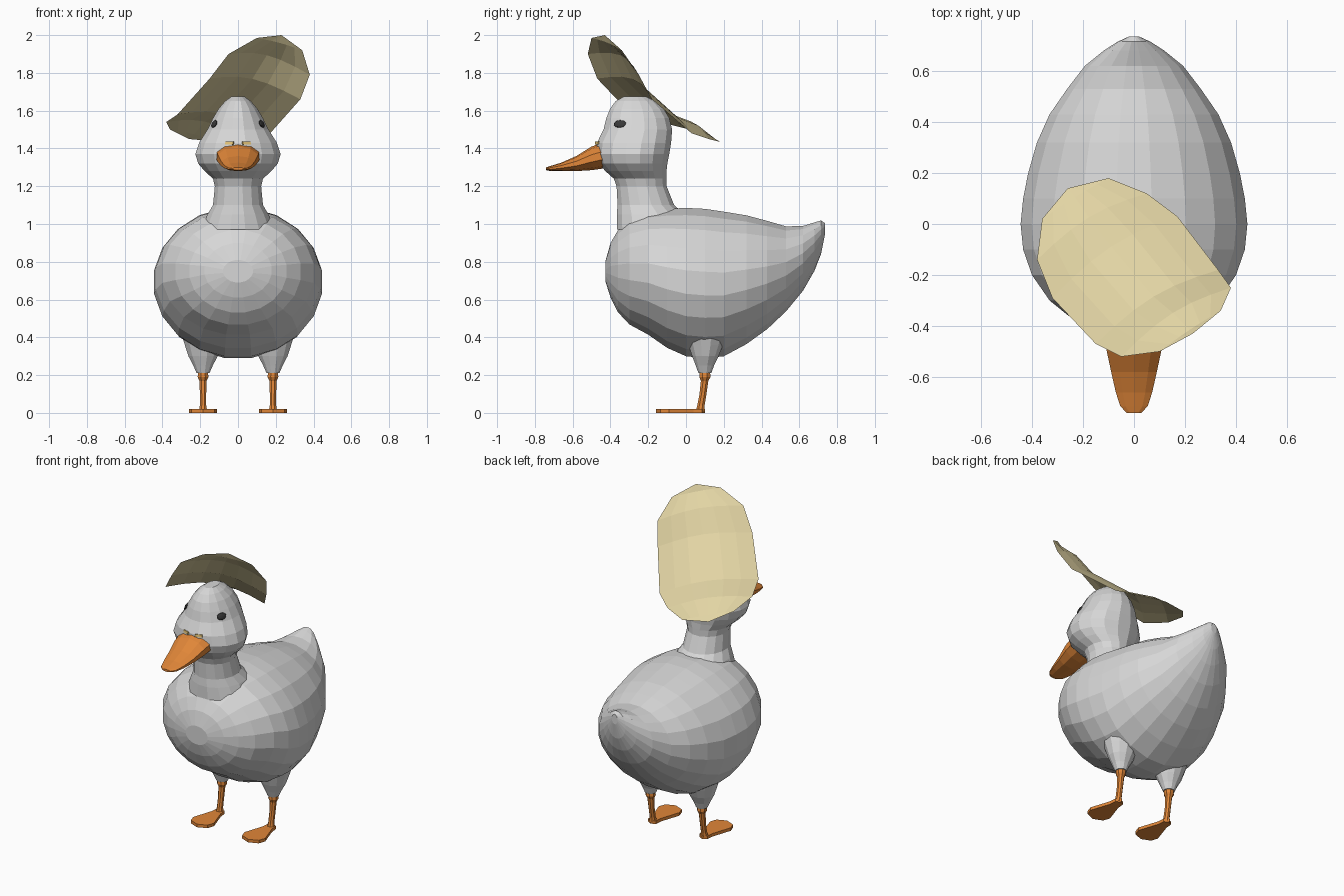
import bpy, bmesh, math
from mathutils import Vector, Matrix
from mathutils.bvhtree import BVHTree

cube = bpy.data.objects.get("Cube")
if cube:
    bpy.data.objects.remove(cube, do_unlink=True)


def material(name, r, g, b):
    mat = bpy.data.materials.new(name)
    mat.use_nodes = True
    mat.diffuse_color = (r, g, b, 1)
    bsdf = next(n for n in mat.node_tree.nodes if n.type == 'BSDF_PRINCIPLED')
    bsdf.inputs["Base Color"].default_value = (r, g, b, 1)
    return mat


white = material("feather white", .68, .68, .68)
orange = material("beak orange", .75, .24, .04)
straw = material("straw", .76, .66, .37)
dark = material("eye dark", .04, .04, .04)
yellow = material("pale yellow", .85, .6, .2)


def finish(name, bm, mat, recalc=True):
    """Turn a bmesh into a flat shaded object and return a surface lookup."""
    if recalc:
        bmesh.ops.recalc_face_normals(bm, faces=bm.faces)
    mesh = bpy.data.meshes.new(name)
    bm.to_mesh(mesh)
    tree = BVHTree.FromBMesh(bm)
    bm.free()
    mesh.materials.append(mat)
    bpy.context.collection.objects.link(bpy.data.objects.new(name, mesh))
    return tree


def loft(name, sections, mat, sides):
    """Skin elliptical sections given as (centre, axis u, axis v), capped."""
    bm = bmesh.new()
    rings = []
    for c, u, v in sections:
        angles = [2 * math.pi * (i + .5) / sides for i in range(sides)]
        rings.append([bm.verts.new(Vector(c) + Vector(u) * math.cos(a)
                                   + Vector(v) * math.sin(a)) for a in angles])
    for a, b in zip(rings, rings[1:]):
        for i in range(sides):
            j = (i + 1) % sides
            bm.faces.new((a[i], a[j], b[j], b[i]))
    bm.faces.new(rings[0])
    bm.faces.new(rings[-1])
    return finish(name, bm, mat)


def along_y(y, low, high, half):
    return (0, y, (low + high) / 2), (half, 0, 0), (0, 0, (high - low) / 2)


def along_z(z, front, back, half, x=0):
    return (x, (front + back) / 2, z), (half, 0, 0), (0, (back - front) / 2, 0)


# Body, from breast to tail: y, bottom, top, half width
body = [(-.425, .69, .81, .08), (-.40, .61, .90, .18), (-.36, .53, .97, .26),
        (-.30, .465, 1.03, .335), (-.2, .41, 1.07, .405), (-.1, .34, 1.085, .44),
        (0, .295, 1.09, .45), (.1, .285, 1.085, .44), (.2, .295, 1.07, .42),
        (.32, .36, 1.05, .385), (.43, .44, 1.02, .335), (.53, .535, .99, .265),
        (.62, .645, .992, .195), (.68, .75, 1.01, .12), (.715, .84, 1.02, .065),
        (.735, .94, 1.005, .02)]
loft("body", [along_y(*s) for s in body], white, 20)

# Neck and head: z, front, back, half width
head = [(.97, -.37, .02, .2), (1.05, -.37, 0, .165), (1.1, -.365, -.06, .135),
        (1.2, -.37, -.1, .125), (1.24, -.385, -.1, .135), (1.28, -.43, -.1, .18),
        (1.32, -.465, -.095, .215), (1.37, -.48, -.085, .23), (1.43, -.475, -.075, .21),
        (1.5, -.44, -.07, .165), (1.56, -.425, -.085, .135), (1.61, -.405, -.115, .105),
        (1.65, -.375, -.16, .07), (1.675, -.33, -.21, .035)]
head_surface = loft("neck_and_head", [along_z(*s) for s in head], white, 16)

# Beak
beak = [(-.43, 1.295, 1.435, .12), (-.5, 1.285, 1.41, .112), (-.58, 1.28, 1.36, .094),
        (-.66, 1.28, 1.325, .075), (-.715, 1.28, 1.308, .056), (-.74, 1.285, 1.3, .03)]
loft("beak", [along_y(*s) for s in beak], orange, 10)

for side, sign in (("left", 1), ("right", -1)):
    # Eye, laid on the side of the head
    spot, normal, _, _ = head_surface.ray_cast(Vector((sign, -.35, 1.53)),
                                               Vector((-sign, 0, 0)))
    bm = bmesh.new()
    bmesh.ops.create_icosphere(bm, subdivisions=2, radius=1)
    turn = normal.to_track_quat('Z', 'Y').to_matrix().to_4x4()
    bm.transform(Matrix.Translation(spot) @ turn
                 @ Matrix.Diagonal((.034, .022, .009, 1)))
    finish(side + "_eye", bm, dark)

    # Pale mark above the beak
    spot, normal, _, _ = head_surface.ray_cast(Vector((sign * .045, -1, 1.428)),
                                               Vector((0, 1, 0)))
    bm = bmesh.new()
    bmesh.ops.create_cube(bm, size=1)
    turn = normal.to_track_quat('Z', 'Y').to_matrix().to_4x4()
    bm.transform(Matrix.Translation(spot) @ turn
                 @ Matrix.Diagonal((.045, .016, .009, 1)))
    finish(side + "_beak_mark", bm, yellow)

    # Feathered thigh and thin leg: z, front, back, half width
    x = sign * .185
    thigh = [(.21, .065, .135, .035), (.25, .05, .15, .053), (.3, .03, .175, .08),
             (.36, .01, .2, .1), (.45, -.02, .23, .13)]
    loft(side + "_thigh", [along_z(*s, x) for s in thigh], white, 12)
    leg = [(.215, .07, .13, .028), (.19, .068, .132, .031), (.17, .077, .12, .021),
           (.1, .07, .11, .018), (.04, .058, .1, .018), (.01, .05, .1, .024)]
    loft(side + "_leg", [along_z(*s, x) for s in leg], orange, 8)

    # Webbed foot
    half = [(.028, .085), (.032, .04), (.055, -.03), (.075, -.09), (.06, -.135)]
    outline = ([(0, .1)] + half + [(0, -.16)]
               + [(-px, py) for px, py in reversed(half)])
    bm = bmesh.new()
    sole = bm.faces.new([bm.verts.new((x + px, py, 0)) for px, py in outline])
    top = bmesh.ops.extrude_face_region(bm, geom=[sole])["geom"]
    for v in top:
        if isinstance(v, bmesh.types.BMVert):
            v.co.z = .02
    finish(side + "_foot", bm, orange)

# Arched hat: opposite rim points, from the raised end to the low end
rim = [((.1, -.5, 1.985), (.34, -.34, 1.92)),
       ((-.05, -.52, 1.9), (.38, -.25, 1.79)),
       ((-.15, -.47, 1.77), (.33, -.18, 1.66)),
       ((-.32, -.29, 1.58), (.17, .03, 1.48)),
       ((-.38, -.14, 1.54), (.05, .12, 1.45)),
       ((-.36, .02, 1.5), (-.1, .18, 1.435))]
up = Vector((-.2, .59, .78))
steps = 6
bm = bmesh.new()
rows = []
for k, (a, b) in enumerate(rim):
    a, b = Vector(a), Vector(b)
    arch = (b - a).length * (.03 if k in (0, len(rim) - 1) else .12)
    rows.append([bm.verts.new(a.lerp(b, i / steps)
                              + up * arch * math.sin(math.pi * i / steps))
                 for i in range(steps + 1)])
for a, b in zip(rows, rows[1:]):
    for i in range(steps):
        bm.faces.new((a[i], a[i + 1], b[i + 1], b[i]))
for tip, row in (((.23, -.43, 2), rows[0]), ((-.26, .14, 1.45), rows[-1])):
    end = bm.verts.new(tip)
    for i in range(steps):
        bm.faces.new((end, row[i], row[i + 1]))
bm.normal_update()
for f in bm.faces:
    if f.normal.dot(up) < 0:
        f.normal_flip()
finish("hat", bm, straw, recalc=False)
